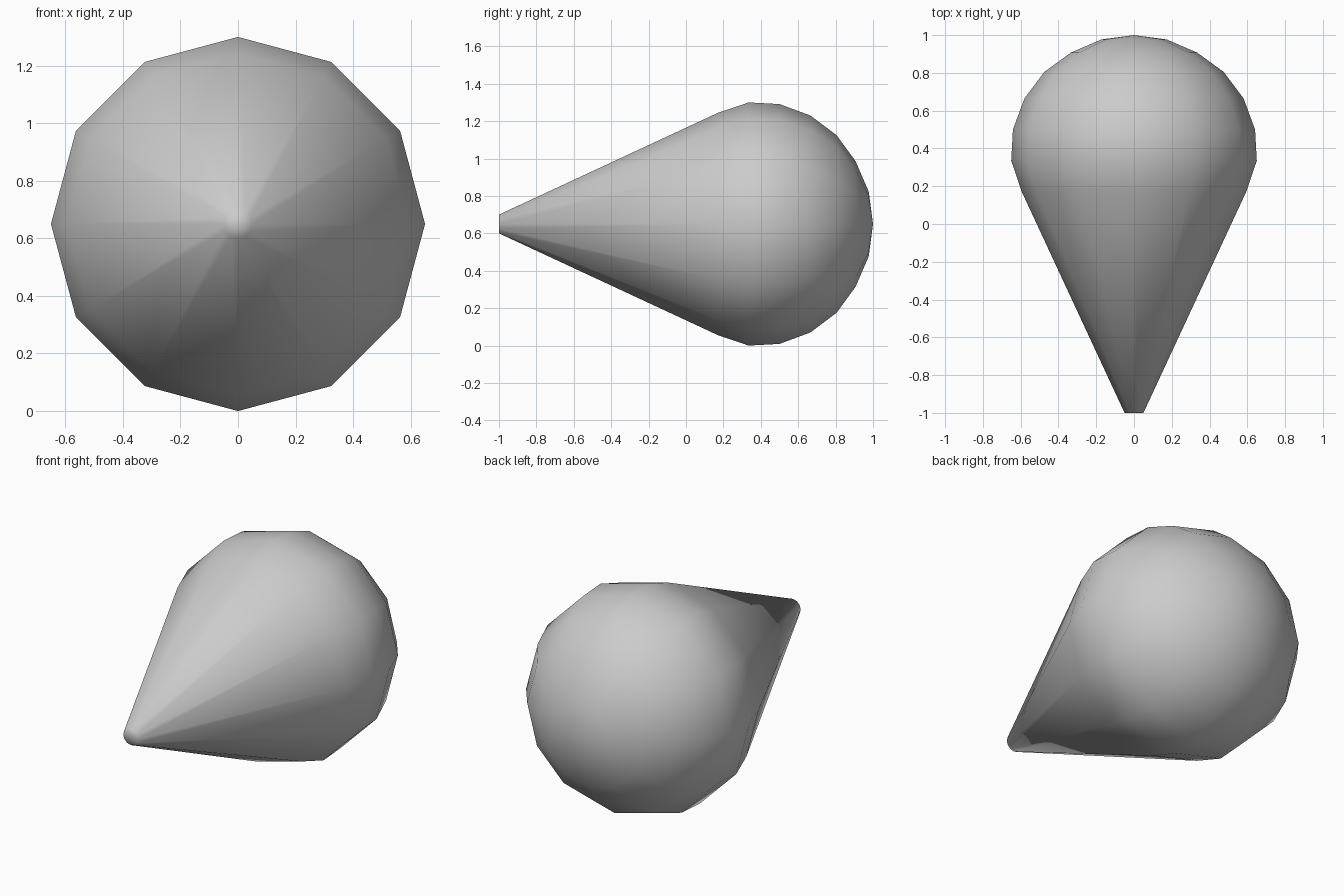
import bpy, bmesh
from math import sin, cos, pi

if "Cube" in bpy.data.objects:
    bpy.data.objects.remove(bpy.data.objects["Cube"])

SIDES = 12
AXIS_Z = 0.65
# Teardrop profile as (y, radius), from the narrow tip to the round back
PROFILE = [(-1.0, 0.05), (0.17, 0.594), (0.335, 0.65), (0.50, 0.641),
           (0.665, 0.58), (0.805, 0.475), (0.907, 0.335), (0.977, 0.173)]

bm = bmesh.new()

# Rings around the y axis
rings = [[bm.verts.new((r * cos(2 * pi * i / SIDES), y,
                        AXIS_Z + r * sin(2 * pi * i / SIDES)))
          for i in range(SIDES)] for y, r in PROFILE]
for a, b in zip(rings, rings[1:]):
    for i in range(SIDES):
        j = (i + 1) % SIDES
        bm.faces.new((a[i], a[j], b[j], b[i]))

# Flat tip and rounded back cap
for ring, y in ((rings[0], -1.0), (rings[-1], 1.0)):
    pole = bm.verts.new((0, y, AXIS_Z))
    for i in range(SIDES):
        bm.faces.new((ring[i], ring[(i + 1) % SIDES], pole))

bmesh.ops.recalc_face_normals(bm, faces=bm.faces)
for f in bm.faces:
    f.smooth = True

mesh = bpy.data.meshes.new("teardrop_body")
bm.to_mesh(mesh)
bm.free()
bpy.context.collection.objects.link(bpy.data.objects.new("teardrop_body", mesh))
